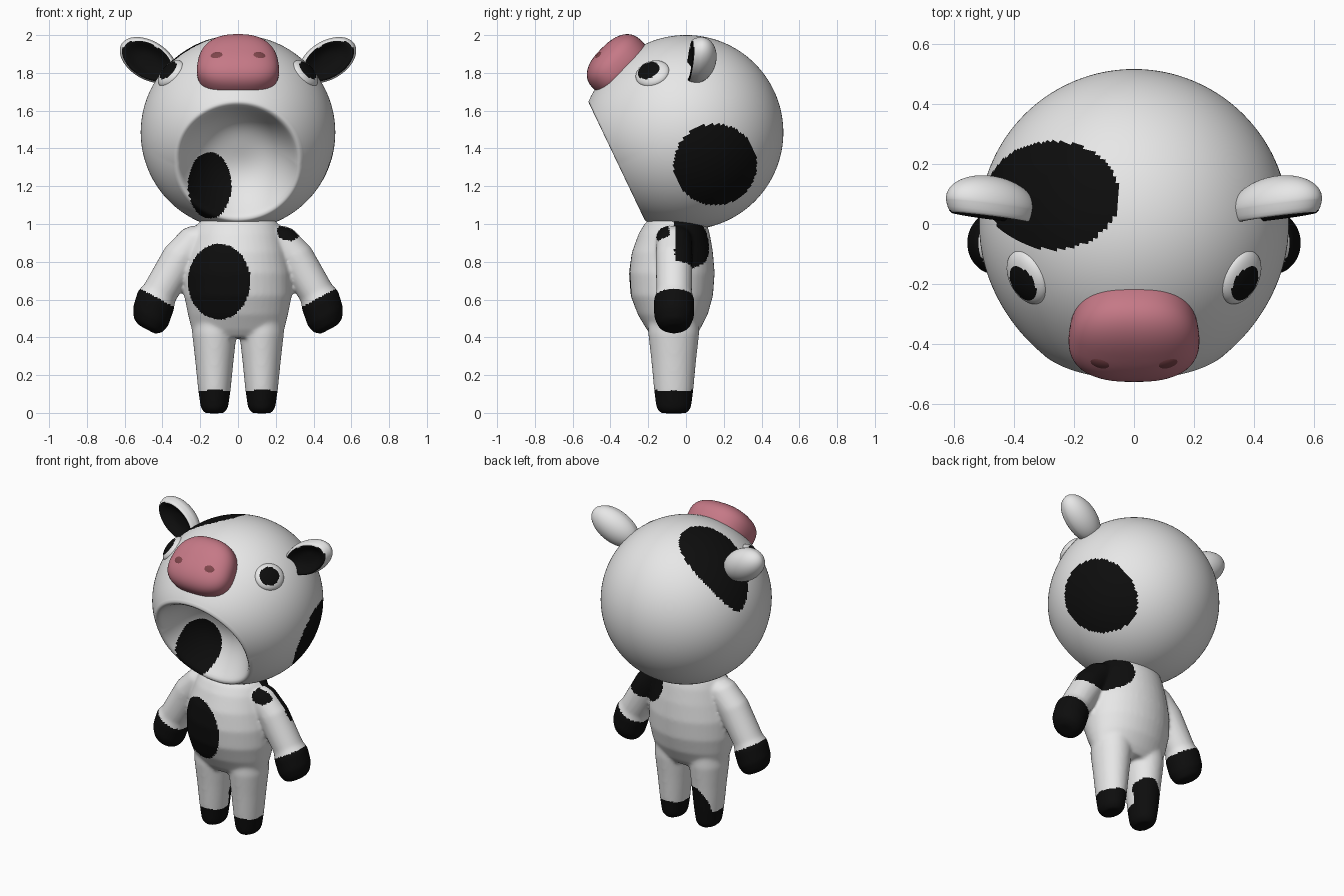
import bpy, bmesh, math
from mathutils import Vector, Matrix

if "Cube" in bpy.data.objects:
    bpy.data.objects.remove(bpy.data.objects["Cube"])


def material(name, rgb):
    m = bpy.data.materials.new(name)
    m.diffuse_color = (*rgb, 1)
    m.use_nodes = True
    m.node_tree.nodes["Principled BSDF"].inputs["Base Color"].default_value = m.diffuse_color
    return m


WHITE = material("white hide", (0.8, 0.8, 0.8))
BLACK = material("black patch", (0.004, 0.004, 0.004))
PINK = material("pink snout", (0.56, 0.19, 0.24))
DARK = material("dark pink", (0.21, 0.06, 0.07))


def finish(bm, name, mats):
    bmesh.ops.recalc_face_normals(bm, faces=bm.faces)
    me = bpy.data.meshes.new(name)
    bm.to_mesh(me)
    bm.free()
    for m in mats:
        me.materials.append(m)
    me.polygons.foreach_set("use_smooth", [True] * len(me.polygons))
    ob = bpy.data.objects.new(name, me)
    bpy.context.collection.objects.link(ob)
    return ob


def skin(bm, rings):
    """Close a stack of equal vertex rings into a solid."""
    for a, b in zip(rings, rings[1:]):
        for i in range(len(a)):
            j = (i + 1) % len(a)
            bm.faces.new((a[i], a[j], b[j], b[i]))
    bm.faces.new(rings[0])
    bm.faces.new(rings[-1])


def loft(bm, sections, n=40):
    """Each section: centre, and the two half-axis vectors of its ellipse."""
    rings = []
    for c, u, v in sections:
        rings.append([bm.verts.new(Vector(c) + Vector(u) * math.cos(t) + Vector(v) * math.sin(t))
                      for t in (2 * math.pi * i / n for i in range(n))])
    skin(bm, rings)


def blob(name, centre, rot, shape, mats, black=None, seg=64):
    """Sphere reshaped by shape(unit point), turned and placed; black(unit point) picks colour 1."""
    bm = bmesh.new()
    bmesh.ops.create_uvsphere(bm, u_segments=seg, v_segments=seg // 2, radius=1)
    if black:
        for f in bm.faces:
            f.material_index = int(black(f.calc_center_median()))
    for v in bm.verts:
        v.co = Vector(centre) + rot @ Vector(shape(v.co))
    return finish(bm, name, mats)


def oval(p, q, cx, cy, rx, ry):
    return ((p - cx) / rx) ** 2 + ((q - cy) / ry) ** 2 < 1


# head: ball turned about the mouth axis, with a lip and a hollow bowl
C = Vector((0, 0, 1.485))
R = 0.515
N = Vector((0, -0.903, -0.431))
U = Vector((0, -0.431, 0.903))
X = Vector((1, 0, 0))
profile = [(R * math.cos(t), R * math.sin(t))
           for t in (math.pi - 0.01 - i / 110 * (math.pi - 0.74) for i in range(111))]
profile += [(0.395, 0.332), (0.397, 0.32), (0.388, 0.308)]
profile += [(0.17 + 0.205 * s ** 3, 0.3 * s) for s in (1 - i / 40 for i in range(40))]
bm = bmesh.new()
rings = []
for a, r in profile:
    ring = []
    for i in range(200):
        t = 2 * math.pi * i / 200
        k = r * (1 + 0.11 * max(0, math.cos(t)) * max(0, a / 0.39) ** 4)
        ring.append(bm.verts.new(C + N * a + U * k * math.cos(t) + X * k * math.sin(t)))
    rings.append(ring)
skin(bm, rings)


def head_patch(p):
    in_bowl = (p - C).length < R - 0.03
    if in_bowl or p.y < -0.15 and p.z < 1.4:
        return oval(p.x, p.z, -0.15, 1.205, 0.115, 0.175)
    side = p.x > 0 and oval(p.y, p.z, 0.155, 1.315, 0.22, 0.215)
    top = p.z > 1.5 and oval(p.x, p.y, -0.27, 0.095, 0.222, 0.18)
    return side or top


for f in bm.faces:
    f.material_index = int(head_patch(f.calc_center_median()))
finish(bm, "head", [WHITE, BLACK])


# snout: rounded box sitting on the upper face
def snout_shape(p):
    x, y, z = (math.copysign(abs(c) ** 0.8, c) for c in p)
    return (0.215 * x * (1 - 0.1 * y), 0.18 * y, 0.125 * z)


blob("snout", (0, -0.36, 1.84), Vector((0, -1, 1)).to_track_quat('Z', 'Y').to_matrix(),
     snout_shape, [PINK])

for s, side in ((-1, "left"), (1, "right")):
    # nostrils
    rot = Vector((s * 0.25, -1, 0.5)).to_track_quat('Z', 'Y').to_matrix()
    blob(side + "_nostril", (s * 0.105, -0.455, 1.87), rot,
         lambda p: (0.058 * p.x, 0.048 * p.y, 0.027 * p.z), [DARK], seg=32)
    # eyes with black pupils
    d = Vector((s * 0.36, -0.18, 0.315)).normalized()
    blob(side + "_eye", C + d * 0.503, d.to_track_quat('Z', 'Y').to_matrix(),
         lambda p: (0.095 * p.x, 0.085 * p.y, 0.04 * p.z), [WHITE, BLACK],
         lambda p: p.z > 0 and oval(p.x, p.y, -s * 0.12, 0, 0.64, 0.68))
    # ears: rounded back, dished black front
    ang = math.radians(31)
    along = Vector((s * math.cos(ang), 0, math.sin(ang)))
    across = Vector((-s * math.sin(ang), 0, math.cos(ang)))
    rot = Matrix((along, across, Vector((0, -1, 0)))).transposed()

    def ear_shape(p):
        rho = min(1, math.hypot(p.x, p.y))
        depth = 0.1 * rho ** 3 * (1 - rho ** 8) if p.z > 0 else 0.095 * p.z
        return (0.165 * p.x, 0.102 * p.y, depth - 0.02 * p.x)
    blob(side + "_ear", (s * 0.475, 0.065, 1.868), rot, ear_shape, [WHITE, BLACK],
         lambda p: p.z > 0 and oval(p.x, p.y, 0, -0.06, 0.9, 0.86))

# body: torso, legs and arms fused into one soft skin
bm = bmesh.new()
torso = [(0.40, 0.20, -0.065, 0.11), (0.44, 0.245, -0.067, 0.14), (0.52, 0.265, -0.07, 0.185),
         (0.62, 0.285, -0.075, 0.218), (0.74, 0.285, -0.075, 0.227), (0.85, 0.262, -0.072, 0.215),
         (0.95, 0.235, -0.062, 0.188), (1.0, 0.215, -0.055, 0.165), (1.025, 0.19, -0.05, 0.145)]
loft(bm, [((0, y, z), (rx, 0, 0), (0, ry, 0)) for z, rx, y, ry in torso])
leg = [(-0.002, 0.05, 0.068), (0.025, 0.072, 0.092), (0.12, 0.086, 0.104),
       (0.28, 0.102, 0.119), (0.42, 0.118, 0.135), (0.54, 0.11, 0.13)]
arm = [(0.17, 0.955, 0.08), (0.21, 0.93, 0.092), (0.30, 0.83, 0.098), (0.415, 0.635, 0.094),
       (0.435, 0.595, 0.108), (0.463, 0.51, 0.106), (0.478, 0.462, 0.085), (0.485, 0.443, 0.05)]
for s in (-1, 1):
    loft(bm, [((s * 0.125, -0.065, z), (rx, 0, 0), (0, ry, 0)) for z, rx, ry in leg])
    loft(bm, [((s * x, -0.063, z), (s * 0.88 * r, 0, 0.47 * r), (0, r, 0)) for x, z, r in arm])
body = finish(bm, "body", [WHITE, BLACK])
mod = body.modifiers.new("fuse", 'REMESH')
mod.mode = 'VOXEL'
mod.voxel_size = 0.01
mod = body.modifiers.new("soften", 'SMOOTH')
mod.iterations = 12
mesh = bpy.data.meshes.new_from_object(body.evaluated_get(bpy.context.evaluated_depsgraph_get()))
body.modifiers.clear()
body.data = mesh
mesh.materials.clear()
mesh.materials.append(WHITE)
mesh.materials.append(BLACK)


def body_patch(p):
    foot = p.z < 0.12
    hand = abs(p.x) > 0.3 and 0.47 * abs(p.x) - 0.88 * p.z > -0.335
    belly = p.y < -0.07 and oval(p.x, p.z, -0.10, 0.695, 0.165, 0.2)
    collar = p.y < -0.09 and oval(p.x, p.z, 0.268, 0.96, 0.06, 0.05)
    shoulder = p.y > -0.06 and oval(p.x, p.z, 0.29, 0.925, 0.2, 0.16)
    heel = p.x < 0 and p.y > -0.05 and oval(p.x, p.z, -0.09, 0.12, 0.1, 0.16)
    return foot or hand or belly or collar or shoulder or heel


for f in mesh.polygons:
    f.use_smooth = True
    f.material_index = int(body_patch(f.center))
